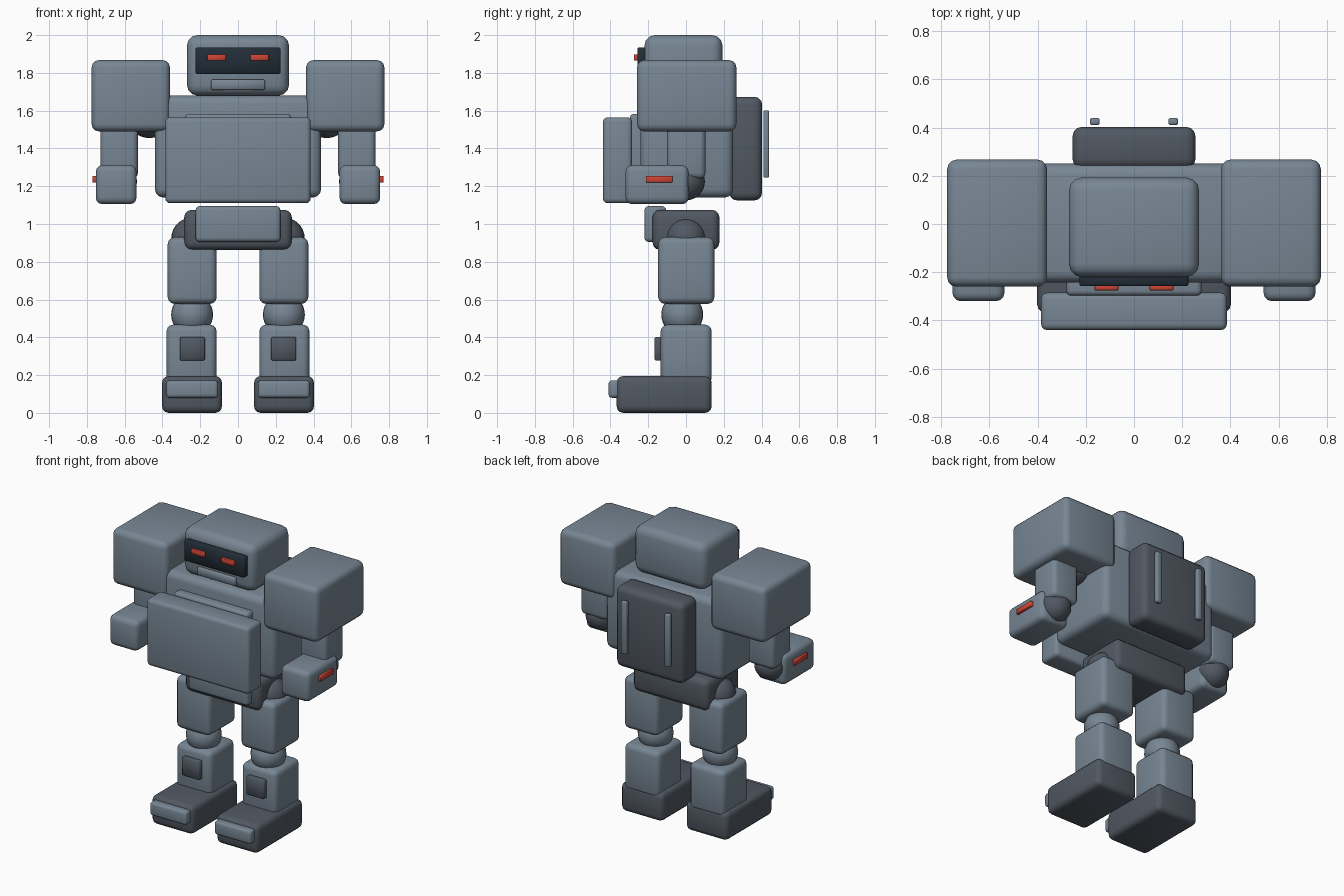
import bpy, bmesh
from mathutils import Vector, Matrix

if "Cube" in bpy.data.objects:
    bpy.data.objects.remove(bpy.data.objects["Cube"])


def colour(name, rgb):
    m = bpy.data.materials.new(name)
    m.diffuse_color = (*rgb, 1)
    m.use_nodes = True
    m.node_tree.nodes["Principled BSDF"].inputs["Base Color"].default_value = m.diffuse_color
    return m


STEEL = colour("steel grey", (0.185, 0.24, 0.295))
DARK = colour("dark grey", (0.082, 0.098, 0.122))
VISOR = colour("visor black", (0.016, 0.026, 0.038))
RED = colour("signal red", (0.62, 0.058, 0.035))


def finish(name, bm, mat):
    me = bpy.data.meshes.new(name)
    bm.to_mesh(me)
    bm.free()
    me.materials.append(mat)
    ob = bpy.data.objects.new(name, me)
    bpy.context.collection.objects.link(ob)
    for p in me.polygons:
        p.use_smooth = True
    return ob


def box(name, xs, ys, zs, mat, bevel=0.03, segments=3):
    """Rounded box between the given x, y and z limits."""
    lo, hi = (Vector(c) for c in zip(xs, ys, zs))
    bm = bmesh.new()
    bmesh.ops.create_cube(bm, size=1, matrix=Matrix.Translation((lo + hi) / 2)
                          @ Matrix.Diagonal((*(hi - lo), 1)))
    ob = finish(name, bm, mat)
    mod = ob.modifiers.new("rounding", 'BEVEL')
    mod.width, mod.segments = bevel, segments
    return ob


def ball(name, centre, radius, mat):
    bm = bmesh.new()
    bmesh.ops.create_uvsphere(bm, u_segments=24, v_segments=16, radius=radius,
                              matrix=Matrix.Translation(centre))
    return finish(name, bm, mat)


# Head with visor and mouth plate
box("head", (-0.27, 0.27), (-0.22, 0.193), (1.68, 2.0), STEEL, 0.055)
box("visor", (-0.225, 0.225), (-0.258, -0.2), (1.795, 1.935), VISOR, 0.006, 1)
box("mouth_plate", (-0.143, 0.143), (-0.238, -0.2), (1.71, 1.765), STEEL, 0.006, 1)

# Torso, chest armour and backpack
box("torso", (-0.44, 0.44), (-0.242, 0.25), (1.14, 1.68), STEEL, 0.045)
box("chest_backing", (-0.28, 0.28), (-0.297, -0.2), (1.2, 1.583), STEEL, 0.02)
box("chest_plate", (-0.385, 0.385), (-0.44, -0.285), (1.11, 1.565), STEEL, 0.025)
box("backpack", (-0.255, 0.255), (0.23, 0.403), (1.125, 1.673), DARK, 0.04)

# Pelvis
box("pelvis", (-0.285, 0.285), (-0.177, 0.177), (0.863, 1.075), DARK, 0.04)
box("pelvis_plate", (-0.225, 0.225), (-0.22, -0.105), (0.905, 1.095), STEEL, 0.022)

for side, s in (("left", 1), ("right", -1)):
    def part(name, x0, x1, ys, zs, mat, bevel=0.03, segments=3):
        box(f"{side}_{name}", sorted((s * x0, s * x1)), ys, zs, mat, bevel, segments)

    def joint(name, x, y, z, radius, mat):
        ball(f"{side}_{name}", (s * x, y, z), radius, mat)

    # Eye and backpack rail
    part("eye", 0.065, 0.163, (-0.275, -0.25), (1.865, 1.898), RED, 0.002, 1)
    part("backpack_rail", 0.143, 0.183, (0.41, 0.44), (1.245, 1.602), STEEL, 0.008, 2)

    # Arm
    part("shoulder_block", 0.36, 0.775, (-0.26, 0.267), (1.49, 1.868), STEEL, 0.04)
    joint("shoulder_joint", 0.47, 0, 1.575, 0.12, DARK)
    part("upper_arm", 0.53, 0.728, (-0.1, 0.103), (1.24, 1.56), STEEL, 0.03)
    joint("elbow", 0.635, 0, 1.225, 0.1, DARK)
    part("forearm", 0.537, 0.753, (-0.32, 0.015), (1.105, 1.312), STEEL, 0.035)
    part("arm_light", 0.74, 0.77, (-0.213, -0.072), (1.22, 1.255), RED, 0.002, 1)

    # Leg
    joint("hip", 0.245, 0, 0.925, 0.108, DARK)
    part("thigh", 0.113, 0.372, (-0.147, 0.15), (0.577, 0.93), STEEL, 0.035)
    joint("knee", 0.243, -0.02, 0.52, 0.111, STEEL)
    part("shin", 0.113, 0.378, (-0.134, 0.136), (0.15, 0.467), STEEL, 0.035)
    part("shin_plate", 0.176, 0.308, (-0.166, -0.12), (0.277, 0.403), DARK, 0.006, 1)

    # Foot
    part("foot", 0.085, 0.402, (-0.367, 0.136), (0, 0.195), DARK, 0.035)
    part("toe_plate", 0.105, 0.38, (-0.41, -0.345), (0.08, 0.172), STEEL, 0.018)
